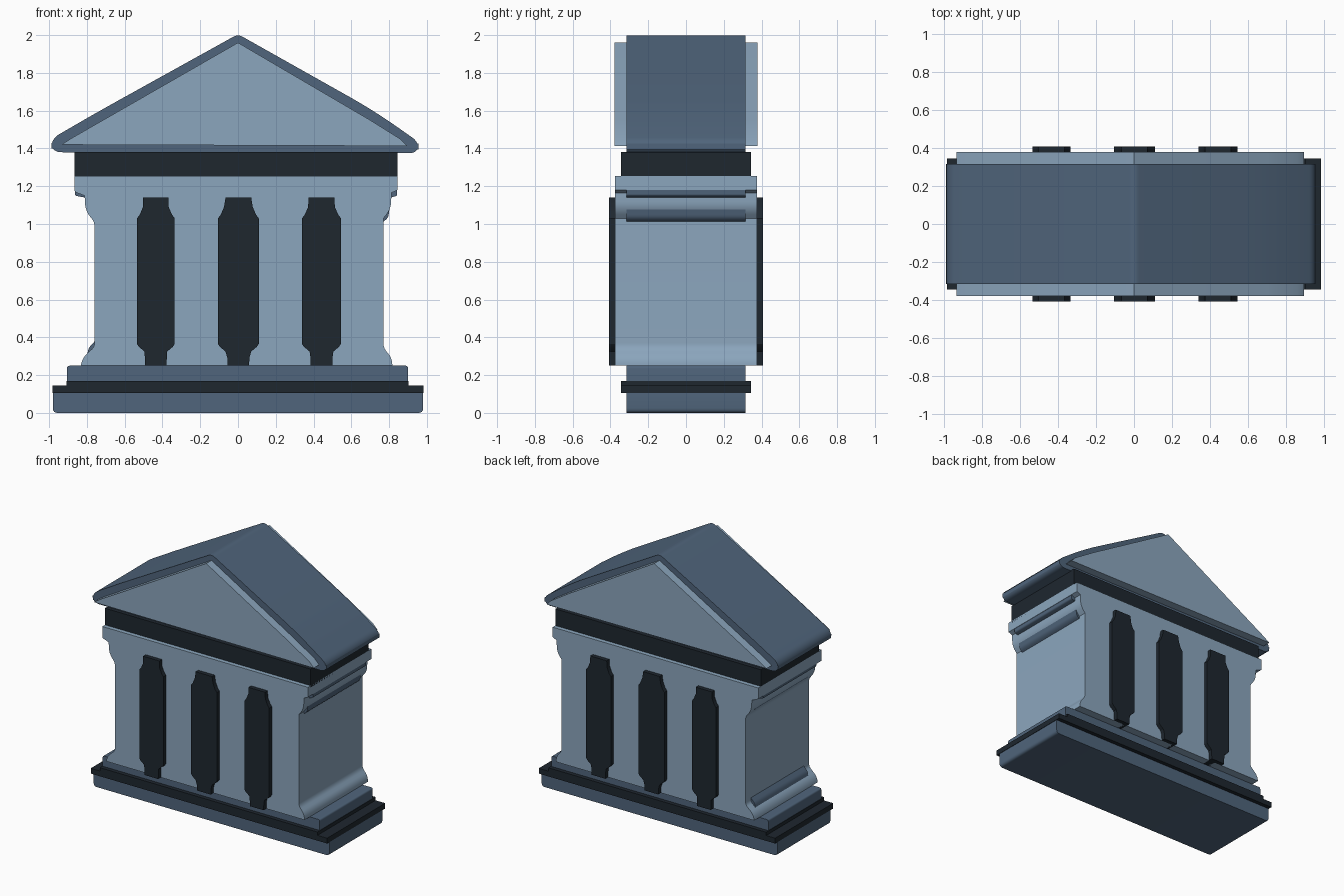
import bpy, bmesh, math


def material(name, color):
    m = bpy.data.materials.new(name)
    m.diffuse_color = (*color, 1)
    return m


SLATE = material("slate_blue", (0.08, 0.13, 0.20))
LIGHT = material("light_blue", (0.26, 0.38, 0.51))
DARK = material("near_black", (0.013, 0.02, 0.028))


def slab(name, profile, half_depth, mat):
    """Extrude an x-z outline symmetrically along y."""
    bm = bmesh.new()
    face = bm.faces.new([bm.verts.new((x, -half_depth, z)) for x, z in profile])
    ext = bmesh.ops.extrude_face_region(bm, geom=[face])
    new = [v for v in ext["geom"] if isinstance(v, bmesh.types.BMVert)]
    bmesh.ops.translate(bm, vec=(0, 2 * half_depth, 0), verts=new)
    bmesh.ops.recalc_face_normals(bm, faces=bm.faces)
    me = bpy.data.meshes.new(name)
    bm.to_mesh(me)
    bm.free()
    me.materials.append(mat)
    ob = bpy.data.objects.new(name, me)
    bpy.context.collection.objects.link(ob)
    bpy.context.view_layer.objects.active = ob
    ob.select_set(True)
    bpy.ops.object.shade_smooth_by_angle(angle=math.radians(30))
    ob.select_set(False)
    return ob


def rounded(corners, steps=6):
    """Outline from (x, z, radius) corners, each softened by a quadratic curve."""
    out = []
    for i, (x, z, r) in enumerate(corners):
        if r == 0:
            out.append((x, z))
            continue
        ends = []
        for nx, nz, _ in (corners[i - 1], corners[(i + 1) % len(corners)]):
            d = math.hypot(nx - x, nz - z)
            ends.append((x + (nx - x) * r / d, z + (nz - z) * r / d))
        (ax, az), (bx, bz) = ends
        for k in range(steps + 1):
            t = k / steps
            out.append(((1 - t) ** 2 * ax + 2 * t * (1 - t) * x + t * t * bx,
                        (1 - t) ** 2 * az + 2 * t * (1 - t) * z + t * t * bz))
    return out


# Stepped plinth and its dark moulding
slab("plinth", rounded([
    (-0.98, 0, 0.025), (0.98, 0, 0.025), (0.98, 0.143, 0.01), (0.9, 0.143, 0),
    (0.9, 0.25, 0.015), (-0.905, 0.25, 0.015), (-0.905, 0.143, 0),
    (-0.98, 0.143, 0.01)], 4), 0.315, SLATE)
slab("plinth_moulding", [
    (-0.983, 0.105), (0.983, 0.105), (0.983, 0.145), (0.903, 0.145),
    (0.903, 0.17), (-0.908, 0.17), (-0.908, 0.145), (-0.983, 0.145)], 0.345, DARK)

# Slate core of the hall, peeking out at the column capitals and feet
slab("hall_core", rounded([
    (-0.815, 0.245, 0), (0.8, 0.245, 0), (0.795, 0.31, 0.02), (0.765, 0.35, 0.015),
    (0.765, 1.01, 0), (0.795, 1.03, 0.02), (0.81, 1.14, 0), (0.843, 1.15, 0.01),
    (0.843, 1.245, 0), (-0.863, 1.245, 0), (-0.863, 1.15, 0.01), (-0.81, 1.14, 0),
    (-0.80, 1.06, 0.02), (-0.758, 1.01, 0), (-0.758, 0.38, 0),
    (-0.79, 0.345, 0.015)], 4), 0.315, SLATE)

# Light facade block with flared capitals and feet
slab("hall", rounded([
    (-0.832, 0.25, 0), (0.817, 0.25, 0), (0.815, 0.29, 0.03), (0.77, 0.345, 0.025),
    (0.77, 1.03, 0.0), (0.81, 1.08, 0.04), (0.812, 1.165, 0), (0.845, 1.18, 0),
    (0.845, 1.255, 0), (-0.865, 1.255, 0), (-0.865, 1.17, 0.01),
    (-0.812, 1.15, 0), (-0.808, 1.07, 0.04), (-0.76, 1.01, 0.02),
    (-0.76, 0.35, 0.02), (-0.825, 0.29, 0.035)]), 0.377, LIGHT)

# Dark openings between the columns
for name, cx, w in (("left", -0.435, 0.1), ("middle", 0.002, 0.108),
                    ("right", 0.442, 0.103)):
    side = [(0.057, 0.25), (0.058, 0.29), (w - 0.04, 0.325), (w - 0.01, 0.35),
            (w, 0.365), (w, 1.03), (w - 0.015, 1.05), (w - 0.032, 1.09),
            (0.068, 1.14)]
    outline = [(cx + x, z) for x, z in side] + [(cx - x, z) for x, z in side[::-1]]
    slab(name + "_opening", outline, 0.408, DARK)

# Frieze
slab("frieze", [(-0.865, 1.24), (0.845, 1.24), (0.845, 1.38), (-0.865, 1.38)],
     0.345, DARK)

# Roof with rounded eaves, and the pediment panel
slab("roof", rounded([
    (-0.985, 1.38, 0.05), (0.955, 1.375, 0.05), (0.955, 1.435, 0.04),
    (0.72, 1.60, 0.15), (0.0, 2.005, 0.03), (-0.74, 1.595, 0.15),
    (-0.99, 1.45, 0.05)], 8), 0.315, SLATE)
slab("pediment_panel", [
    (-0.935, 1.42), (0.895, 1.413), (0.86, 1.45), (0.70, 1.55),
    (0, 1.96), (-0.88, 1.455)], 0.378, LIGHT)
